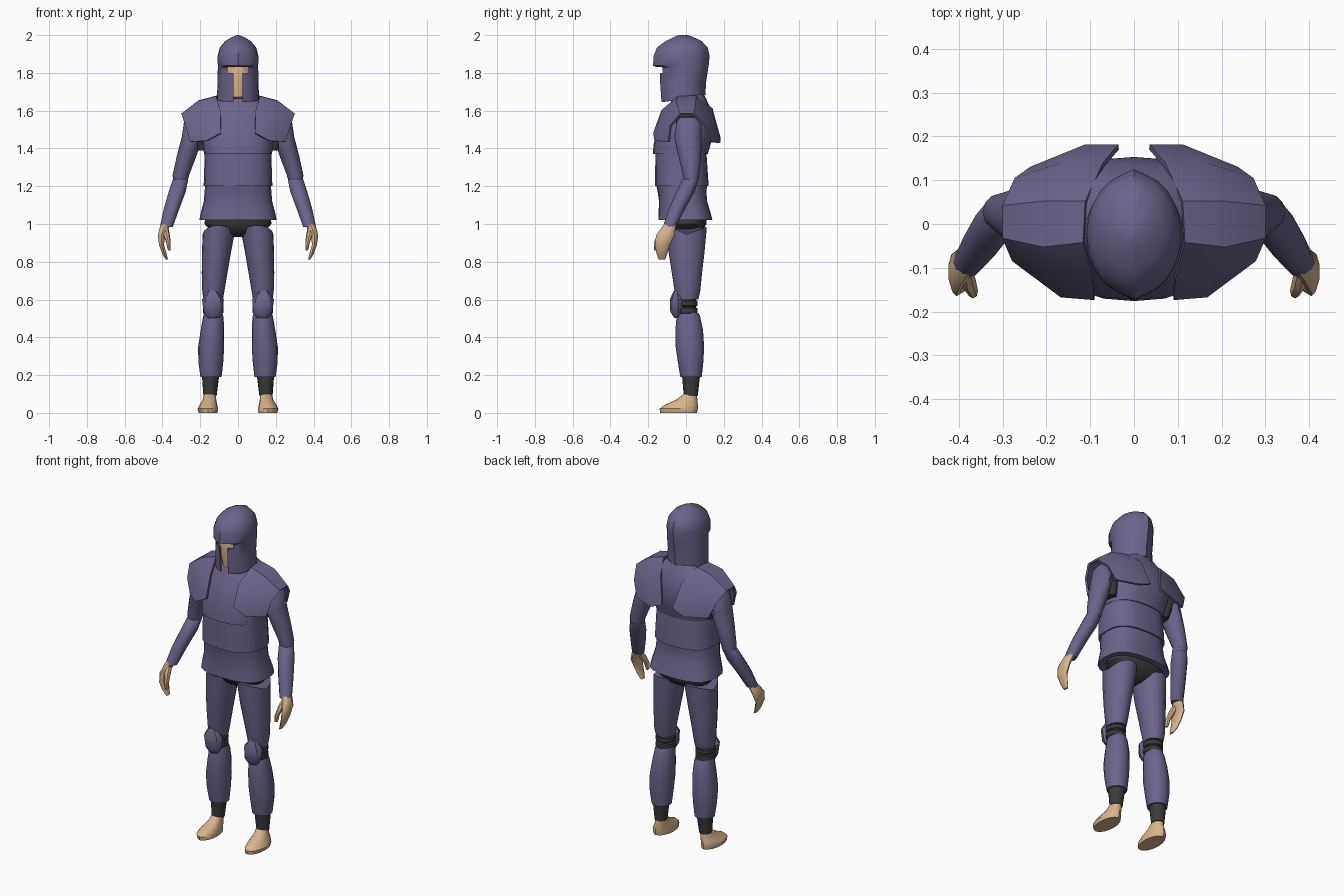
import bpy, bmesh, math


def material(name, rgb):
    m = bpy.data.materials.new(name)
    m.diffuse_color = (*rgb, 1)
    return m


PURPLE = material("purple_armour", (0.15, 0.125, 0.25))
DARK = material("dark_cloth", (0.042, 0.042, 0.042))
SKIN = material("skin", (0.68, 0.46, 0.27))


def make(name, verts, faces, mat):
    me = bpy.data.meshes.new(name)
    me.from_pydata(verts, [], faces)
    bm = bmesh.new()
    bm.from_mesh(me)
    bmesh.ops.recalc_face_normals(bm, faces=bm.faces)
    bm.to_mesh(me)
    bm.free()
    me.materials.append(mat)
    ob = bpy.data.objects.new(name, me)
    bpy.context.collection.objects.link(ob)
    return ob


def apply(ob):
    bpy.context.view_layer.objects.active = ob
    for m in list(ob.modifiers):
        bpy.ops.object.modifier_apply(modifier=m.name)


def loft(name, rings, mat, n=16, e=1.0, crest=0.0, side=1, bottom=True):
    """Rings are (z, centre x, radius x, front y, back y[, front lift, back lift])."""
    def p(v):
        return math.copysign(abs(v) ** e, v) if abs(v) > 1e-6 else 0.0
    verts, faces = [], []
    for r in rings:
        z, cx, rx, yf, yb = r[:5]
        lf, lb = r[5:] if len(r) > 5 else (0, 0)
        for i in range(n):
            a = 2 * math.pi * i / n
            c = math.cos(a)
            y = (yf + yb) / 2 - (yb - yf) / 2 * p(c)
            if i == 0:
                y -= crest
            elif i == n // 2:
                y += crest
            verts.append((side * (cx + rx * p(math.sin(a))), y,
                          z + (lf if c > 0 else lb) * abs(c)))
    for k in range(len(rings) - 1):
        for i in range(n):
            j = (i + 1) % n
            faces.append((k * n + i, k * n + j, k * n + n + j, k * n + n + i))
    last = (len(rings) - 1) * n
    faces.append(tuple(range(last, last + n)))
    if bottom:
        faces.append(tuple(range(n)))
    return make(name, verts, faces, mat)


def box(name, x, y0, y1, z0, z1):
    v = [(a, b, c) for a in (-x, x) for b in (y0, y1) for c in (z0, z1)]
    f = [(0, 1, 3, 2), (4, 6, 7, 5), (0, 4, 5, 1), (2, 3, 7, 6), (0, 2, 6, 4), (1, 5, 7, 3)]
    return make(name, v, f, PURPLE)


# Helmet shell with a T-shaped face opening
helmet = loft("helmet", [
    (1.66, 0, .112, -.132, .095, -.015, .022), (1.75, 0, .108, -.140, .098),
    (1.828, 0, .107, -.142, .11), (1.838, 0, .107, -.166, .112),
    (1.89, 0, .108, -.164, .117), (1.935, 0, .096, -.145, .107),
    (1.968, 0, .068, -.10, .075), (1.988, 0, .036, -.06, .035),
    (2.0, 0, .006, -.03, .0)], PURPLE, n=24, crest=.008, bottom=False)
sol = helmet.modifiers.new("thickness", 'SOLIDIFY')
sol.thickness = .01
apply(helmet)
for cutter in (box("eye_cutter", .055, -.3, -.06, 1.80, 1.832),
               box("mouth_cutter", .025, -.3, -.06, 1.6, 1.825)):
    b = helmet.modifiers.new("cut", 'BOOLEAN')
    b.operation, b.solver, b.object = 'DIFFERENCE', 'EXACT', cutter
    apply(helmet)
    bpy.data.objects.remove(cutter)

# Head and neck
loft("head", [
    (1.56, 0, .06, -.04, .07), (1.66, 0, .055, -.05, .06), (1.672, 0, .055, -.115, .06),
    (1.75, 0, .075, -.124, .07), (1.84, 0, .085, -.125, .08), (1.9, 0, .07, -.1, .08)], SKIN)

# Torso armour
loft("chest_plate", [
    (1.37, 0, .18, -.176, .115), (1.42, 0, .186, -.172, .13), (1.51, 0, .20, -.15, .153),
    (1.60, 0, .19, -.11, .135), (1.655, 0, .125, -.075, .11),
    (1.685, 0, .085, -.06, .095)], PURPLE, n=20, e=.8)
loft("waist_band", [(1.2, 0, .182, -.164, .12), (1.38, 0, .176, -.162, .108)],
     PURPLE, n=20, e=.75)
loft("skirt", [
    (1.02, 0, .205, -.147, .14), (1.06, 0, .197, -.145, .13), (1.12, 0, .181, -.143, .112),
    (1.17, 0, .177, -.15, .108), (1.21, 0, .174, -.158, .112)], PURPLE, n=20, e=.75)
loft("hips", [
    (.93, 0, .03, -.03, .04), (.96, 0, .14, -.07, .085), (1.0, 0, .177, -.093, .108),
    (1.07, 0, .172, -.095, .11)], DARK, e=.85)

# Shoulder plate: inner, middle and outer lines running front to back
PLATE = [
    [(.09, -.168, 1.48), (.093, -.125, 1.60), (.115, -.04, 1.672),
     (.11, .05, 1.675), (.07, .135, 1.61), (.035, .176, 1.46)],
    [(.165, -.162, 1.44), (.18, -.132, 1.56), (.205, -.05, 1.648),
     (.205, .05, 1.65), (.165, .135, 1.58), (.11, .176, 1.43)],
    [(.25, -.09, 1.435), (.275, -.08, 1.52), (.297, -.03, 1.58),
     (.297, .04, 1.58), (.27, .10, 1.52), (.235, .125, 1.435)]]

for s, tag in ((1, "left"), (-1, "right")):
    def part(name, rings, mat, **kw):
        return loft(f"{tag}_{name}", rings, mat, side=s, **kw)

    verts = [(s * x, y, z) for row in PLATE for x, y, z in row]
    faces = [(r * 6 + i, r * 6 + i + 1, r * 6 + i + 7, r * 6 + i + 6)
             for r in range(2) for i in range(5)]
    plate = make(f"{tag}_shoulder_plate", verts, faces, PURPLE)
    sol = plate.modifiers.new("thickness", 'SOLIDIFY')
    sol.thickness, sol.offset = .012, 0
    apply(plate)

    # Arm
    part("shoulder", [(1.39, .185, .03, -.03, .06), (1.48, .20, .058, -.055, .08),
                      (1.57, .20, .06, -.05, .08), (1.62, .18, .03, -.02, .05)], DARK, n=12)
    part("upper_arm", [
        (1.22, .306, .037, -.012, .062), (1.26, .302, .044, -.016, .07),
        (1.36, .272, .052, -.04, .08), (1.46, .243, .055, -.062, .083),
        (1.54, .236, .05, -.05, .08), (1.565, .235, .03, -.03, .06)], PURPLE, n=12)
    part("forearm", [
        (.985, .379, .034, -.122, -.055), (1.08, .352, .041, -.092, -.005),
        (1.17, .322, .045, -.052, .045), (1.235, .305, .041, -.018, .066),
        (1.25, .303, .025, 0, .05)], PURPLE, n=12)
    part("hand", [
        (.812, .376, .006, -.145, -.11), (.84, .389, .012, -.155, -.10),
        (.89, .405, .014, -.165, -.085), (.94, .405, .020, -.158, -.06),
        (.98, .39, .026, -.13, -.055), (1.01, .374, .026, -.11, -.05)], SKIN, n=10)
    part("thumb", [(.86, .364, .007, -.168, -.145), (.90, .368, .012, -.17, -.135),
                   (.95, .38, .018, -.15, -.1), (.98, .384, .015, -.12, -.09)], SKIN, n=8)

    # Leg
    part("thigh", [
        (.60, .131, .052, -.052, .065), (.64, .131, .058, -.06, .075),
        (.74, .124, .068, -.075, .085), (.85, .114, .077, -.092, .098),
        (.945, .103, .084, -.104, .11, .048, .04)], PURPLE)
    part("knee_straps", [
        (.50, .132, .045, -.035, .05)] + [
        (.525 + d + z, .132, r, -.005 - r * .9, .008 + r * .98)
        for d in (0, .038) for z, r in ((0, .046), (.005, .054), (.029, .054), (.034, .046))
    ] + [(.63, .132, .045, -.035, .05)], DARK)
    part("knee_pad", [
        (.503, .13, .03, -.062, -.03), (.535, .13, .051, -.083, .0),
        (.60, .133, .058, -.086, .0), (.648, .136, .022, -.064, -.03)], PURPLE, n=8)
    part("shin", [
        (.19, .143, .056, -.03, .083), (.27, .144, .066, -.043, .092),
        (.35, .142, .069, -.055, .096), (.44, .135, .062, -.056, .09),
        (.51, .131, .054, -.05, .075), (.53, .131, .048, -.045, .065)], PURPLE)
    part("ankle", [(.09, .148, .035, -.012, .062), (.21, .145, .047, -.022, .076)], DARK)
    part("foot", [
        (0, .158, .05, -.137, .058), (.022, .16, .054, -.14, .063),
        (.042, .157, .047, -.115, .063), (.068, .151, .036, -.055, .06),
        (.102, .148, .031, -.01, .058)], SKIN)

# Smooth the surfaces, keep hard edges
bpy.ops.object.select_all(action='SELECT')
bpy.context.view_layer.objects.active = helmet
bpy.ops.object.shade_smooth_by_angle(angle=math.radians(38))
